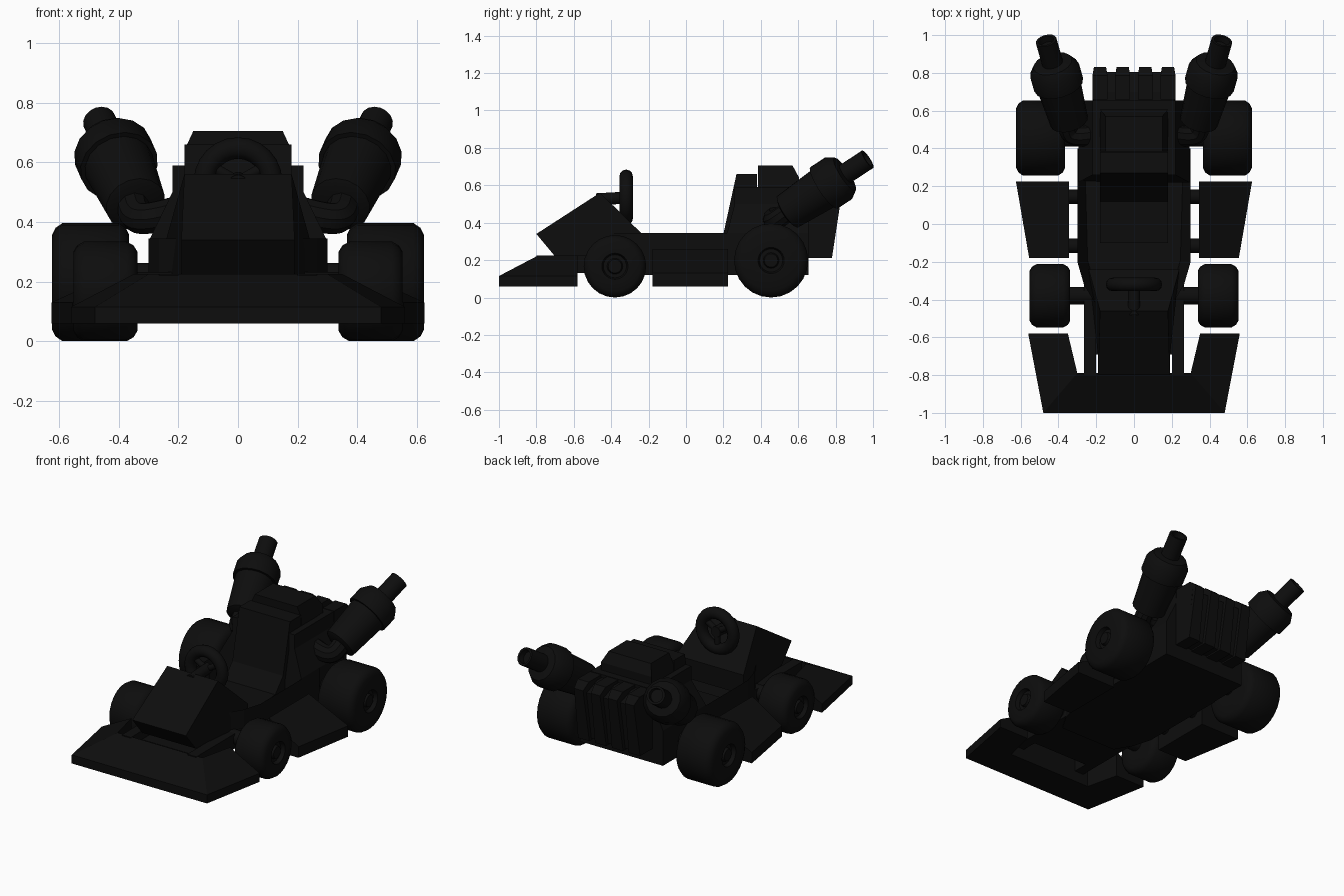
import bpy, bmesh, math
from mathutils import Vector

if "Cube" in bpy.data.objects:
    bpy.data.objects.remove(bpy.data.objects["Cube"])

black = bpy.data.materials.new("black")
black.diffuse_color = (0.004, 0.004, 0.004, 1)
black.use_nodes = True
black.node_tree.nodes["Principled BSDF"].inputs["Base Color"].default_value = black.diffuse_color


def finish(obj, mirror=False, smooth=False):
    obj.data.materials.append(black)
    if mirror:
        obj.modifiers.new("mirror", 'MIRROR')
    if smooth:
        bpy.ops.object.select_all(action='DESELECT')
        obj.select_set(True)
        bpy.context.view_layer.objects.active = obj
        bpy.ops.object.shade_smooth_by_angle(angle=math.radians(35))
    return obj


def loft(name, rings, mirror=False, smooth=False):
    """Skin a row of matching closed point rings and cap both ends."""
    bm = bmesh.new()
    vs = [[bm.verts.new(p) for p in ring] for ring in rings]
    n = len(rings[0])
    for a, b in zip(vs, vs[1:]):
        for i in range(n):
            j = (i + 1) % n
            bm.faces.new((a[i], a[j], b[j], b[i]))
    bm.faces.new(vs[0])
    bm.faces.new(vs[-1])
    bmesh.ops.recalc_face_normals(bm, faces=bm.faces)
    me = bpy.data.meshes.new(name)
    bm.to_mesh(me)
    bm.free()
    obj = bpy.data.objects.new(name, me)
    bpy.context.collection.objects.link(obj)
    return finish(obj, mirror, smooth)


def side_profile(name, pts):
    """Symmetric part from (y, z, half width) points."""
    return loft(name, [[(s * w, y, z) for y, z, w in pts] for s in (-1, 1)])


def box(name, x0, x1, y0, y1, z0, z1, mirror=False):
    ring = lambda y: [(x0, y, z0), (x1, y, z0), (x1, y, z1), (x0, y, z1)]
    return loft(name, [ring(y0), ring(y1)], mirror)


def turned(name, start, end, profile, segs=20, mirror=True):
    """Turn a (distance, radius) profile about the line start-end."""
    start, axis = Vector(start), (Vector(end) - Vector(start)).normalized()
    rot = axis.to_track_quat('Z', 'Y')
    ang = [2 * math.pi * i / segs for i in range(segs)]
    rings = [[start + rot @ Vector((r * math.cos(a), r * math.sin(a), t)) for a in ang]
             for t, r in profile]
    return loft(name, rings, mirror, True)


def rod(name, a, b, r, mirror=True):
    return turned(name, a, b, [(0, r), ((Vector(b) - Vector(a)).length, r)], 14, mirror)


# Front bumper: sloped U-shaped section swept round the nose
def bumper_ring(xo, yo, xi, yi):
    return [(xo, yo, .06), (xo, yo, .115), (xi, yi, .225), (xi, yi, .06)]


loft("front_bumper", [bumper_ring(-.56, -.58, -.35, -.58), bumper_ring(-.48, -1, -.30, -.79),
                      bumper_ring(.48, -1, .30, -.79), bumper_ring(.56, -.58, .35, -.58)])

# Front frame: rails out to the bumper and a floor under the nose
box("front_rail", .20, .265, -.80, -.30, .13, .225, True)
box("front_floor", -.20, .20, -.69, -.40, .13, .17)

# Nose wedge and dash cowl
side_profile("nose", [(-.80, .34, .19), (-.46, .56, .18), (-.24, .345, .24),
                      (-.24, .22, .24), (-.70, .22, .19)])

# Cockpit tub: extruded outline with a sunken floor
outline = [(.30, .40), (.30, -.20), (.265, -.32), (.20, -.43)]
outline += [(-x, y) for x, y in reversed(outline)]
tub = loft("tub", [[(x, y, z) for x, y in outline] for z in (.12, .345)])
bm = bmesh.new()
bm.from_mesh(tub.data)
top = max(bm.faces, key=lambda f: f.calc_center_median().z)
bmesh.ops.inset_region(bm, faces=[top], thickness=.055)
bmesh.ops.translate(bm, verts=top.verts, vec=(0, 0, -.16))
bm.to_mesh(tub.data)
bm.free()

# Seat
side_profile("seat", [(-.10, .16, .18), (-.10, .24, .18), (.12, .25, .18), (.20, .34, .18),
                      (.27, .66, .18), (.38, .66, .18), (.38, .16, .18)])


# Rear hull with sloping shoulders
def hull(y, top_y):
    half = [(.295, .12, y), (.295, .345, y), (.22, .50, top_y), (.22, .59, top_y)]
    return [(x, yy, z) for x, z, yy in half] + [(-x, yy, z) for x, z, yy in reversed(half)]


loft("rear_hull", [hull(.22, .26), hull(.655, .655)])
side_profile("engine_cover", [(.385, .57, .18), (.385, .64, .18), (.385, .705, .15),
                              (.57, .705, .15), (.605, .64, .18), (.605, .57, .18)])

# Rear grille core and upright fins
side_profile("grille_core", [(.60, .57, .215), (.70, .57, .215), (.805, .53, .215),
                             (.76, .22, .215), (.60, .22, .215)])
for i in range(4):
    x = -.18 + i * .12
    loft("grille_fin", [[(x + s * (.040 if y < .79 else .032), y, z) for y, z in
                         ((.66, .59), (.785, .59), (.832, .55), (.78, .21), (.64, .21))]
                        for s in (-1, 1)])

# Side pods and their struts
loft("side_pod", [[(.345, y, .06), (xo, y, .06), (xo, y, .13), (.345, y, .26)]
                  for y, xo in ((-.18, .555), (.225, .625))], True)
for y in (-.115, .145):
    rod("pod_strut", (.27, y, .18), (.37, y, .18), .038)


# Wheels with chamfered tyres and recessed hubs
def wheel(name, x, y, r, w):
    turned(name, (x, y, r), (x + w, y, r),
           [(0, r * .5), (0, r * .8), (.012, r * .92), (.035, r), (w - .035, r),
            (w - .012, r * .92), (w, r * .8), (w, .07), (w - .025, .062),
            (w - .025, .042), (w - .008, .036), (w - .008, .018)], 24)
    rod(name + "_axle", (.15, y, r + .02), (x + .02, y, r + .02), .046)


wheel("front_wheel", .338, -.38, .167, .214)
wheel("rear_wheel", .365, .455, .198, .259)

# Steering wheel, spokes and column
bpy.ops.mesh.primitive_torus_add(location=(0, -.32, .535), rotation=(math.pi / 2, 0, 0),
                                 major_radius=.113, minor_radius=.036,
                                 major_segments=24, minor_segments=12)
ring = bpy.context.object
ring.name = "steering_wheel"
finish(ring, smooth=True)
for a in (30, 150, 270):
    c, s = math.cos(math.radians(a)), math.sin(math.radians(a))
    rod("wheel_spoke", (0, -.32, .535), (.11 * c, -.32, .535 + .11 * s), .018, False)
rod("steering_column", (0, -.48, .525), (0, -.30, .535), .033, False)

# Exhausts: muffler with collar and tip, fed by a bent pipe
turned("exhaust", (.348, .56, .47), (.468, .98, .745),
       [(-.03, .08), (-.02, .102), (.22, .118), (.22, .134), (.31, .134), (.355, .105),
        (.36, .056), (.505, .056), (.505, .042), (.47, .04)], 16)
cu = bpy.data.curves.new("exhaust_elbow", 'CURVE')
cu.dimensions = '3D'
cu.bevel_depth = .054
cu.bevel_resolution = 3
cu.resolution_u = 5
cu.use_fill_caps = True
sp = cu.splines.new('NURBS')
path = [(.18, .48, .44), (.26, .46, .42), (.36, .46, .39), (.35, .54, .46), (.36, .61, .50)]
sp.points.add(len(path) - 1)
for p, co in zip(sp.points, path):
    p.co = (*co, 1)
sp.order_u = 4
sp.use_endpoint_u = True
elbow = bpy.data.objects.new("exhaust_elbow", cu)
bpy.context.collection.objects.link(elbow)
bpy.ops.object.select_all(action='DESELECT')
elbow.select_set(True)
bpy.context.view_layer.objects.active = elbow
bpy.ops.object.convert(target='MESH')
finish(bpy.context.object, True, True)
